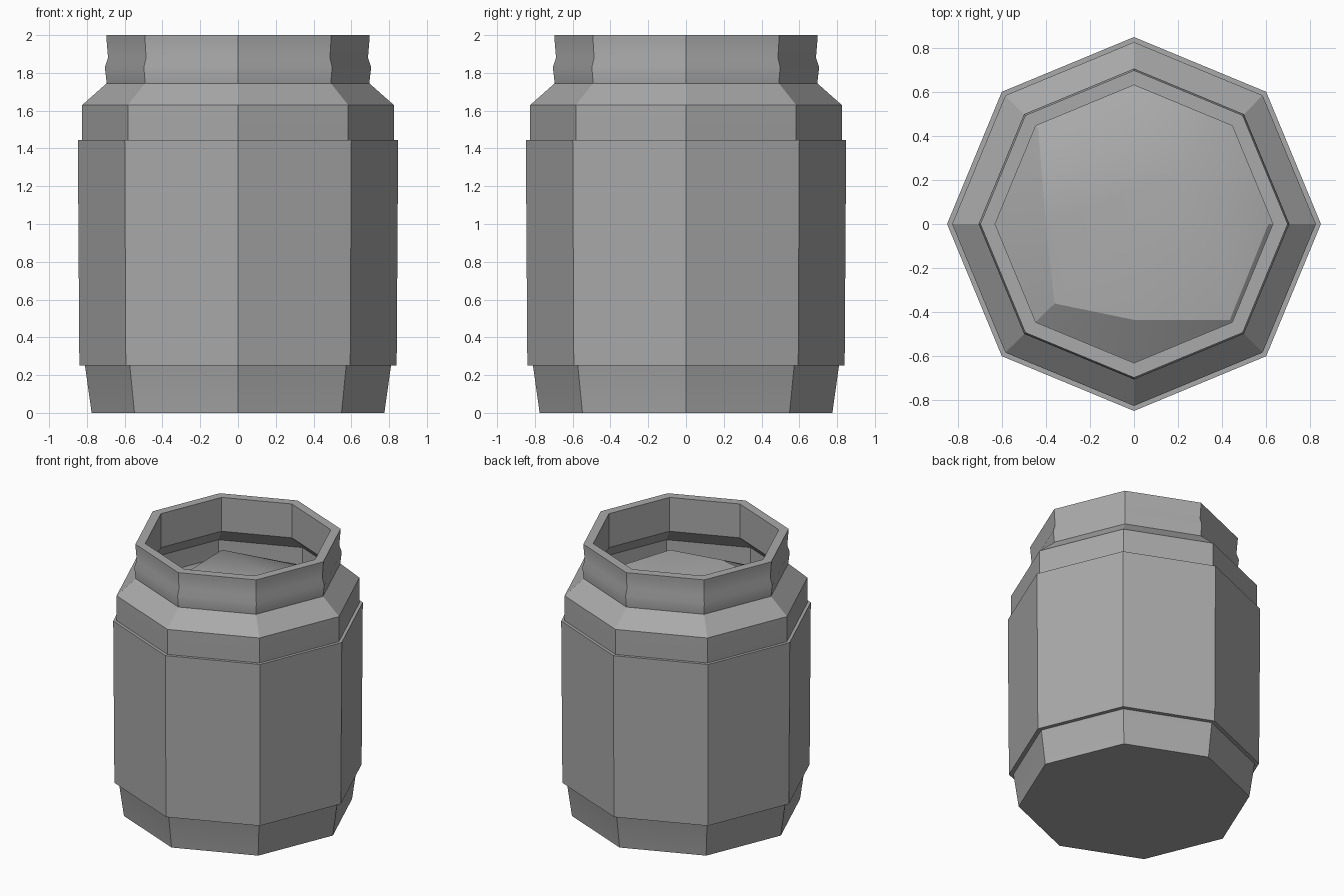
import bpy, bmesh, math

cube = bpy.data.objects.get("Cube")
if cube:
    bpy.data.objects.remove(cube, do_unlink=True)

SIDES = 8

grey = bpy.data.materials.new("plain grey")
grey.use_nodes = True
colour = (0.4, 0.4, 0.4, 1)
grey.diffuse_color = colour
grey.node_tree.nodes["Principled BSDF"].inputs["Base Color"].default_value = colour


def polar(r, i, z):
    a = 2 * math.pi * i / SIDES
    return (r * math.cos(a), r * math.sin(a), z)


def bridge(bm, low, high):
    for i in range(SIDES):
        j = (i + 1) % SIDES
        bm.faces.new((low[i], low[j], high[j], high[i]))


def finish(bm, name):
    mesh = bpy.data.meshes.new(name)
    bmesh.ops.recalc_face_normals(bm, faces=bm.faces)
    bm.to_mesh(mesh)
    bm.free()
    obj = bpy.data.objects.new(name, mesh)
    bpy.context.collection.objects.link(obj)
    mesh.materials.append(grey)
    bpy.ops.object.select_all(action='DESELECT')
    obj.select_set(True)
    bpy.context.view_layer.objects.active = obj
    bpy.ops.object.shade_smooth_by_angle(angle=math.radians(25))
    return obj


def lathe(name, profile, closed=False):
    """Spin a (radius, height) profile; open ends are capped, closed ones joined."""
    bm = bmesh.new()
    rings = [[bm.verts.new(polar(r, i, z)) for i in range(SIDES)] for r, z in profile]
    for low, high in zip(rings, rings[1:]):
        bridge(bm, low, high)
    if closed:
        bridge(bm, rings[-1], rings[0])
    else:
        bm.faces.new(rings[0])
        bm.faces.new(rings[-1])
    return finish(bm, name)


# Hollow jar: outside from the base up to the rim, then down the inside
lathe("jar", [
    (0.775, 0), (0.81, 0.25), (0.825, 0.3), (0.825, 1.63), (0.695, 1.745),
    (0.705, 1.83), (0.688, 1.88), (0.697, 1.985), (0.697, 2.0),
    (0.63, 2.0), (0.63, 1.75), (0.755, 1.63), (0.755, 0.25), (0.71, 0.06),
])

# Label sleeve around the body
lathe("label", [(0.81, 0.25), (0.84, 0.25), (0.848, 1.445), (0.82, 1.445)], closed=True)

# Uneven mound of contents: (radius, height) of its top edge, every 45 degrees
edge = [(0.61, 1.60), (0.68, 1.55), (0.68, 1.53), (0.615, 1.62),
        (0.40, 1.64), (0.51, 1.64), (0.435, 1.66), (0.615, 1.62)]
bm = bmesh.new()
base = [bm.verts.new(polar(0.70, i, 0.08)) for i in range(SIDES)]
wall = [bm.verts.new(polar(0.75, i, 1.50)) for i in range(SIDES)]
top = [bm.verts.new(polar(r, i, z)) for i, (r, z) in enumerate(edge)]
peak = bm.verts.new((0.2, 0.22, 1.66))
bm.faces.new(base)
bridge(bm, base, wall)
bridge(bm, wall, top)
for i in range(SIDES):
    bm.faces.new((top[i], top[(i + 1) % SIDES], peak))
finish(bm, "contents")
